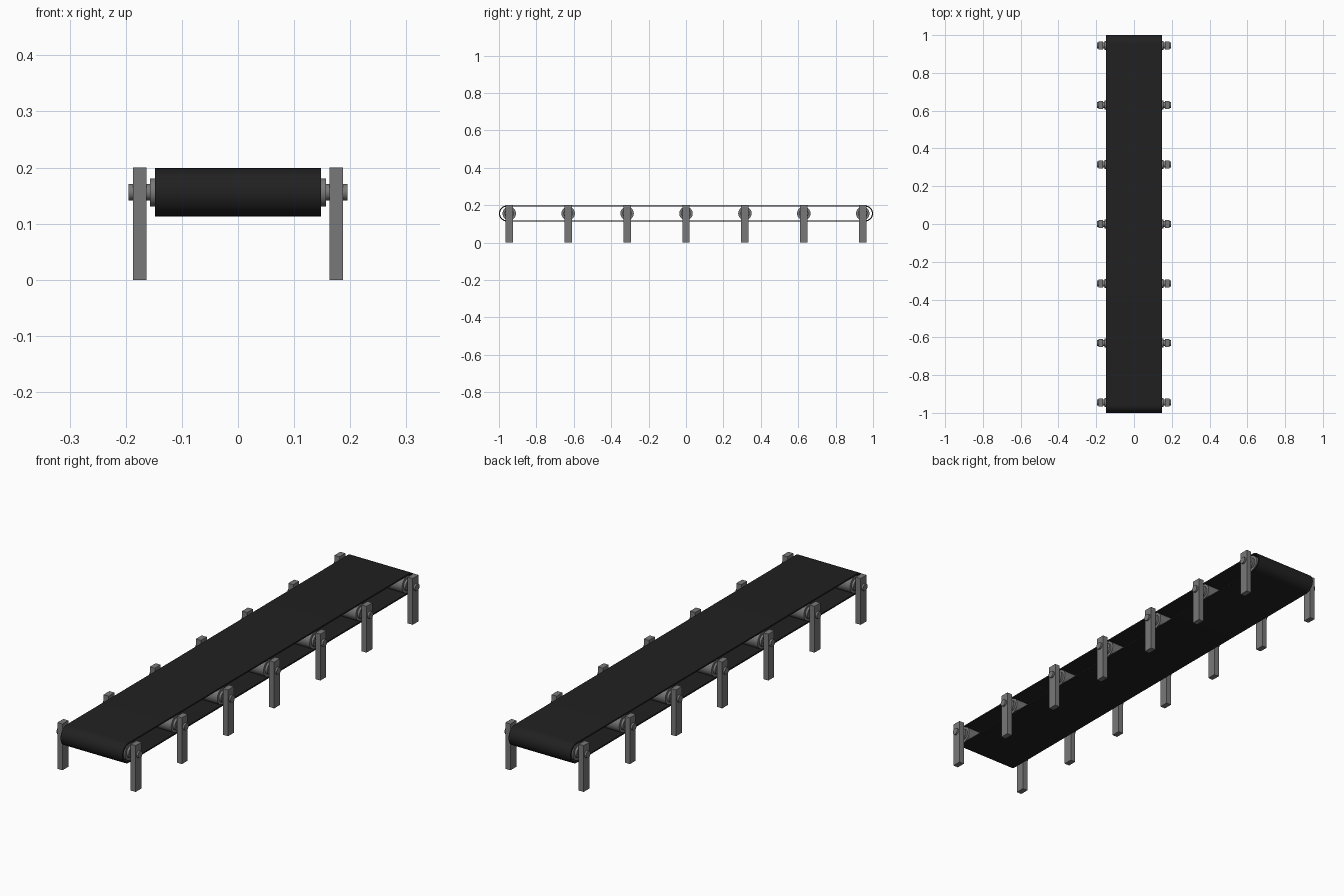
import bpy, bmesh, math

cube = bpy.data.objects.get("Cube")
if cube:
    bpy.data.objects.remove(cube, do_unlink=True)


def material(name, value):
    m = bpy.data.materials.new(name)
    m.use_nodes = True
    color = (value, value, value, 1)
    m.diffuse_color = color
    m.node_tree.nodes["Principled BSDF"].inputs["Base Color"].default_value = color
    return m


RUBBER = material("black_rubber", 0.015)
STEEL = material("grey_steel", 0.19)

AXLE_Z = 0.156
STATIONS = [i * 0.315 for i in range(-3, 4)]


def finish(name, bm, mat, smooth=False):
    bmesh.ops.recalc_face_normals(bm, faces=bm.faces)
    mesh = bpy.data.meshes.new(name)
    bm.to_mesh(mesh)
    bm.free()
    mesh.materials.append(mat)
    obj = bpy.data.objects.new(name, mesh)
    bpy.context.collection.objects.link(obj)
    if smooth:
        bpy.ops.object.select_all(action="DESELECT")
        obj.select_set(True)
        bpy.context.view_layer.objects.active = obj
        bpy.ops.object.shade_smooth_by_angle(angle=math.radians(35))
    return obj


def stadium(radius, reach, steps=16):
    """Rounded loop in the y-z plane around the two end rollers."""
    points = []
    for side in (1, -1):
        for i in range(steps + 1):
            a = math.pi * i / steps - math.pi / 2
            points.append((side * (reach + radius * math.cos(a)),
                           AXLE_Z + side * radius * math.sin(a)))
    return points


# Belt: a thin closed band with open sides
def belt(half_width=0.148, outer=0.043, thickness=0.006):
    bm = bmesh.new()
    reach = 1 - outer
    rings = []
    for radius, x in ((outer, -half_width), (outer, half_width),
                      (outer - thickness, half_width), (outer - thickness, -half_width)):
        rings.append([bm.verts.new((x, y, z)) for y, z in stadium(radius, reach)])
    n = len(rings[0])
    for k in range(4):
        a, b = rings[k], rings[(k + 1) % 4]
        for i in range(n):
            j = (i + 1) % n
            bm.faces.new((a[i], a[j], b[j], b[i]))
    finish("belt", bm, RUBBER, smooth=True)


# Roller: stepped round profile turned about the x axis, from axle tip to axle tip
def roller(name, y, segments=32):
    half = [(0.195, 0.015), (0.157, 0.015), (0.157, 0.025), (0.147, 0.025), (0.147, 0.036)]
    profile = half + [(-x, r) for x, r in reversed(half)]
    bm = bmesh.new()
    rings = []
    for x, r in profile:
        rings.append([bm.verts.new((x, y + r * math.cos(t), AXLE_Z + r * math.sin(t)))
                      for t in (math.tau * i / segments for i in range(segments))])
    for a, b in zip(rings, rings[1:]):
        for i in range(segments):
            j = (i + 1) % segments
            bm.faces.new((a[i], a[j], b[j], b[i]))
    bm.faces.new(rings[0])
    bm.faces.new(rings[-1])
    finish(name, bm, STEEL, smooth=True)


# Leg: plain square-edged post
def leg(name, x, y, size=(0.024, 0.04, 0.2)):
    bm = bmesh.new()
    bmesh.ops.create_cube(bm, size=1)
    bmesh.ops.scale(bm, vec=size, verts=bm.verts)
    bmesh.ops.translate(bm, vec=(x, y, size[2] / 2), verts=bm.verts)
    finish(name, bm, STEEL)


belt()
for number, y in enumerate(STATIONS, 1):
    roller(f"roller_{number}", y)
    for label, side in (("left", 1), ("right", -1)):
        leg(f"{label}_leg_{number}", side * 0.175, y)
